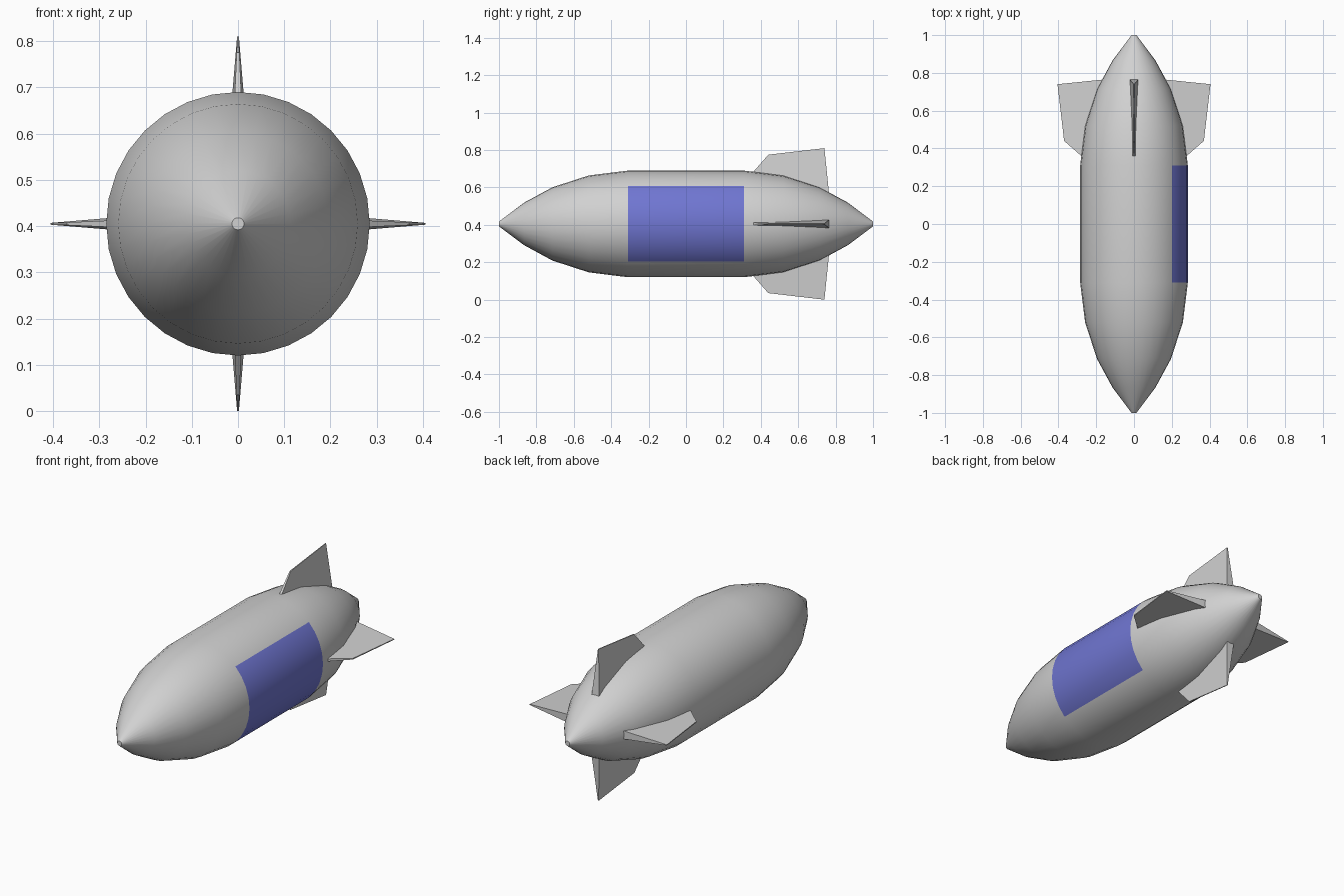
import bpy
import bmesh
from math import cos, sin, pi, radians

cube = bpy.data.objects.get("Cube")
if cube:
    bpy.data.objects.remove(cube, do_unlink=True)

AXIS_Z = 0.405
SIDES = 32


def make_material(name, rgb):
    mat = bpy.data.materials.new(name)
    mat.use_nodes = True
    mat.diffuse_color = (*rgb, 1)
    mat.node_tree.nodes["Principled BSDF"].inputs["Base Color"].default_value = (*rgb, 1)
    return mat


def make_object(name, bm, materials):
    bmesh.ops.recalc_face_normals(bm, faces=bm.faces)
    mesh = bpy.data.meshes.new(name)
    bm.to_mesh(mesh)
    bm.free()
    for mat in materials:
        mesh.materials.append(mat)
    obj = bpy.data.objects.new(name, mesh)
    bpy.context.collection.objects.link(obj)
    obj.location.z = AXIS_Z
    return obj


grey = make_material("light grey", (0.64, 0.64, 0.64))
blue = make_material("panel blue", (0.16, 0.18, 0.64))

# Hull: half profile (distance along axis, radius) mirrored front to back
half = [(0.31, 0.285), (0.52, 0.259), (0.714, 0.196), (0.865, 0.114), (1.0, 0.013)]
profile = [(-y, r) for y, r in reversed(half)] + half
bm = bmesh.new()
rings = [[bm.verts.new((r * cos(2 * pi * i / SIDES), y, r * sin(2 * pi * i / SIDES)))
          for i in range(SIDES)] for y, r in profile]
for a, b in zip(rings, rings[1:]):
    for i in range(SIDES):
        j = (i + 1) % SIDES
        bm.faces.new((a[i], a[j], b[j], b[i]))
for ring in (rings[0], rings[-1]):
    bm.faces.new(ring)
for face in bm.faces:
    face.smooth = True
    # Blue side panel: left quarter of the straight middle section
    c = face.calc_center_median()
    if abs(c.y) < 0.1 and c.x > abs(c.z):
        face.material_index = 1
hull = make_object("hull", bm, [grey, blue])
bpy.context.view_layer.objects.active = hull
hull.select_set(True)
bpy.ops.object.shade_smooth_by_angle(angle=radians(40))

# Fins: tapered wedges given as (along axis, outward, half thickness)
outline = [(0.30, 0.21, 0.010), (0.44, 0.37, 0.003),
           (0.74, 0.405, 0.002), (0.767, 0.14, 0.024)]


def make_fin(name, angle):
    bm = bmesh.new()
    sides = []
    for s in (-1, 1):
        sides.append([bm.verts.new((s * t, y, out)) for y, out, t in outline])
        bm.faces.new(sides[-1])
    a, b = sides
    for i in range(4):
        j = (i + 1) % 4
        bm.faces.new((a[i], a[j], b[j], b[i]))
    fin = make_object(name, bm, [grey])
    fin.rotation_euler.y = angle


for k, name in enumerate(("top_fin", "left_fin", "bottom_fin", "right_fin")):
    make_fin(name, k * pi / 2)
